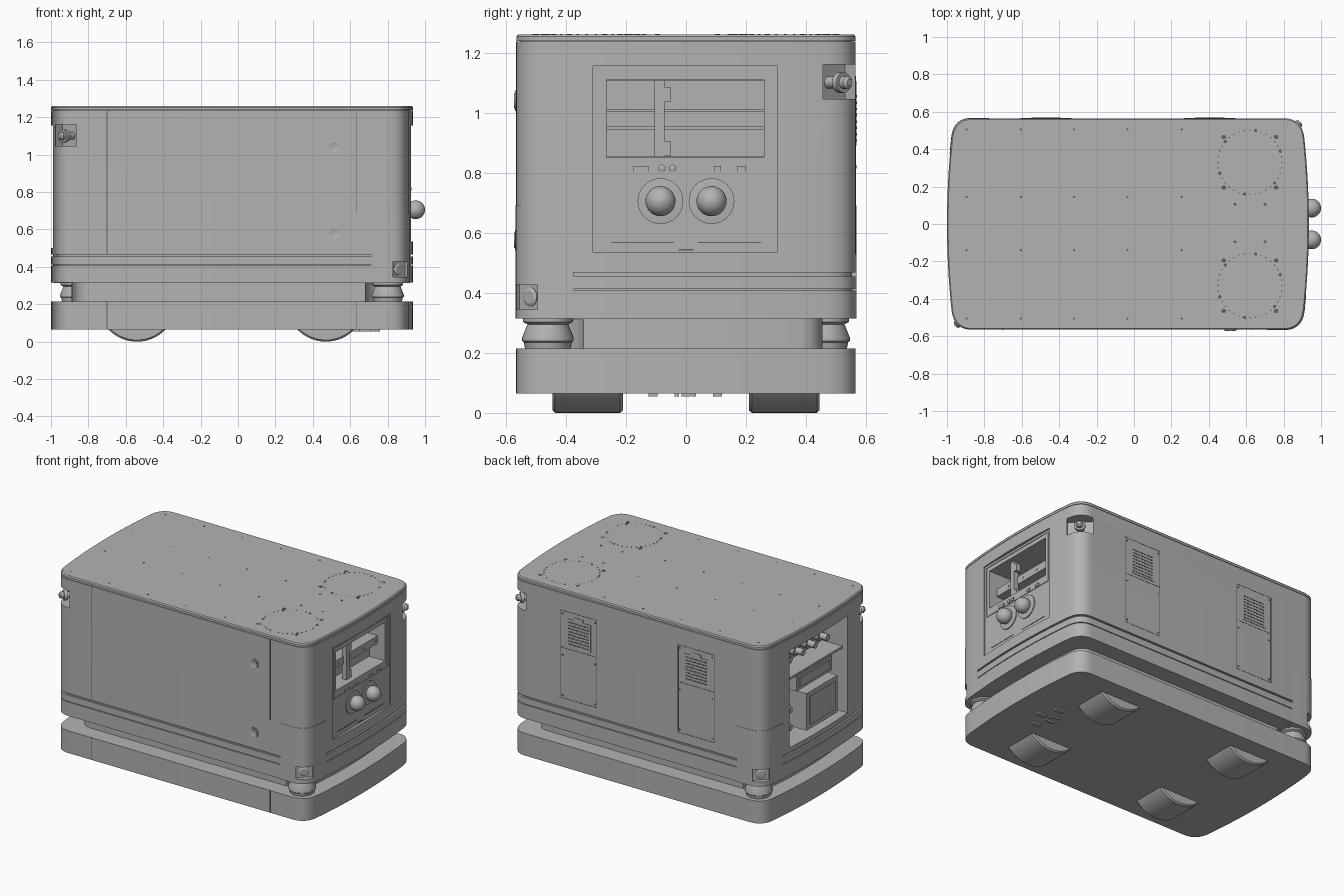
import bpy, bmesh, math
from mathutils import Matrix, Vector

cube = bpy.data.objects.get("Cube")
if cube:
    bpy.data.objects.remove(cube, do_unlink=True)

CX = -0.0325          # centre of the hull along x
HX, HY = 0.9675, 0.565
PI = math.pi
parts = []


def material(name, v):
    m = bpy.data.materials.new(name)
    m.use_nodes = True
    m.diffuse_color = (v, v, v, 1)
    m.node_tree.nodes["Principled BSDF"].inputs["Base Color"].default_value = (v, v, v, 1)
    return m


GREY = material("plain grey", 0.45)
SEAM = material("seam grey", 0.12)


def finish(name, bm, mat=GREY):
    bmesh.ops.recalc_face_normals(bm, faces=bm.faces)
    mesh = bpy.data.meshes.new(name)
    bm.to_mesh(mesh)
    bm.free()
    mesh.materials.append(mat)
    ob = bpy.data.objects.new(name, mesh)
    bpy.context.collection.objects.link(ob)
    parts.append(ob)
    return ob


def box(name, x, y, z, mat=GREY, turn=0):
    """Box from three (low, high) ranges, optionally turned about its own z axis."""
    mid = Vector([(a + b) / 2 for a, b in (x, y, z)])
    size = Vector([b - a for a, b in (x, y, z)])
    bm = bmesh.new()
    bmesh.ops.create_cube(bm, size=1, matrix=Matrix.Translation(mid)
                          @ Matrix.Rotation(turn, 4, 'Z') @ Matrix.Diagonal(size).to_4x4())
    return finish(name, bm, mat)


def lathe(name, profile, at, axis=(0, 0, 1), mat=GREY, n=32):
    """Turned part from (radius, height) points along an axis."""
    bm = bmesh.new()
    rings = [[bm.verts.new((r * math.cos(2 * PI * i / n), r * math.sin(2 * PI * i / n), h))
              for i in range(n)] for r, h in profile]
    for a, b in zip(rings, rings[1:]):
        for i in range(n):
            bm.faces.new((a[i], a[(i + 1) % n], b[(i + 1) % n], b[i]))
    bm.faces.new(rings[0])
    bm.faces.new(rings[-1])
    turn = Vector((0, 0, 1)).rotation_difference(Vector(axis)).to_matrix().to_4x4()
    bmesh.ops.transform(bm, matrix=Matrix.Translation(at) @ turn, verts=bm.verts)
    return finish(name, bm, mat)


def bow(y):
    return HX - 0.115 * y * y


def outline():
    """Rounded rectangle with bowed ends, as one quarter mirrored twice."""
    q = [(bow(0.46 * i / 8), 0.46 * i / 8) for i in range(9)]
    a, b, c = Vector((bow(0.46), 0.46)), Vector((0.932, HY)), Vector((0.835, HY))
    for i in range(1, 11):
        t = i / 10
        p = a * (1 - t) ** 2 + b * 2 * t * (1 - t) + c * t * t
        q.append((p.x, p.y))
    left = [(-x, y) for x, y in reversed(q)]
    top = q + left
    return top + [(x, -y) for x, y in reversed(top[1:-1])]


def hull(name, levels):
    """Stack of outlines given as (z, inset)."""
    bm = bmesh.new()
    pts = outline()
    rings = [[bm.verts.new((CX + x * (1 - d / HX), y * (1 - d / HY), z)) for x, y in pts]
             for z, d in levels]
    n = len(pts)
    for a, b in zip(rings, rings[1:]):
        for i in range(n):
            bm.faces.new((a[i], a[(i + 1) % n], b[(i + 1) % n], b[i]))
    bm.faces.new(rings[0])
    bm.faces.new(rings[-1])
    return finish(name, bm)


def boolean(ob, cutters, op='DIFFERENCE'):
    bpy.context.view_layer.objects.active = ob
    for c in cutters:
        m = ob.modifiers.new("cut", 'BOOLEAN')
        m.operation, m.object, m.solver = op, c, 'EXACT'
        bpy.ops.object.modifier_apply(modifier=m.name)


def discard(cutters):
    for c in cutters:
        parts.remove(c)
        bpy.data.objects.remove(c, do_unlink=True)


# Base, inner core, body and lid
hull("base", [(0.065, 0), (0.215, 0)])
core = hull("core", [(0.2, 0.11), (0.33, 0.11)])
G = 0.012
body = hull("body", [(0.315, 0), (0.408, 0), (0.408, G), (0.413, G), (0.413, 0), (0.455, 0),
                     (0.455, G), (0.467, G), (0.467, 0), (1.236, 0), (1.236, G), (1.239, G)])
hull("lid", [(1.239, 0), (1.253, 0), (1.26, 0.006)])

# Corner covers on two opposite corners
covers = []
for s in (1, -1):
    cover = hull("corner_cover", [(0.314, -0.002), (0.69, -0.002)])
    xs, ys = sorted((CX + s * 0.743, CX + s * 1.2)), sorted((-s * 0.375, -s * 0.8))
    clip = box("clip", xs, ys, (0.2, 0.8))
    boolean(cover, [clip], 'INTERSECT')
    discard([clip])
    covers.append(cover)

# Openings in both ends and niches in the corners
cuts = [box("cut", (0.917, 1.2), (-0.31, 0.305), (0.535, 1.155)),
        box("cut", (0.72, 1.2), (-0.265, 0.26), (0.85, 1.11)),
        box("cut", (-1.2, -0.80), (-0.31, 0.31), (0.50, 1.155))]
low, scan = [], []
for s in (1, -1):
    d = s / math.sqrt(2)
    x, y = CX + s * 0.887 + d * 0.06, s * 0.51 + d * 0.06
    cuts.append(box("cut", (x - 0.11, x + 0.11), (y - 0.0785, y + 0.0785), (1.045, 1.16), turn=PI / 4))
    x, y = CX + s * 0.895 + d * 0.09, -s * 0.525 - d * 0.09
    low.append(box("cut", (x - 0.1, x + 0.1), (y - 0.052, y + 0.052), (0.345, 0.428), turn=-PI / 4))
    x, y = CX + s * 0.833, -s * 0.46
    scan.append(lathe("cut", [(0.12, 0.1), (0.12, 0.31)], (x, y, 0)))
boolean(body, cuts + low)
for cover in covers:
    boolean(cover, low)
boolean(core, scan)
discard(cuts + low + scan)

# Corner buttons, sockets and scanners
for s in (1, -1):
    d = s / math.sqrt(2)
    lathe("corner_button", [(0.02, -0.06), (0.02, 0), (0.034, 0.0), (0.034, 0.022), (0.022, 0.022),
                            (0.022, 0.04), (0.012, 0.05)],
          (CX + s * 0.887, s * 0.51, 1.1), (d, d, 0), n=24)
    lathe("corner_socket", [(0.032, -0.02), (0.032, 0.004), (0.022, 0.01)],
          (CX + s * 0.887, -s * 0.517, 0.386), (d, -d, 0), n=24)
    lathe("scanner", [(0.075, 0.21), (0.08, 0.235), (0.086, 0.24), (0.086, 0.25), (0.068, 0.295),
                      (0.083, 0.303), (0.083, 0.317)], (CX + s * 0.833, -s * 0.46, 0))

# Wheels
for x in (-0.54, 0.47):
    for s in (1, -1):
        lathe("wheel", [(0.203, -0.1175), (0.212, -0.108), (0.212, 0.108), (0.203, 0.1175)],
              (x, s * 0.3275, 0.212), (0, 1, 0), n=64)
for x, y, w in ((0.68, -0.11, 0.03), (0.68, 0.105, 0.03), (0.64, -0.03, 0.015),
                (0.64, 0.025, 0.015), (0.73, 0, 0.03)):
    box("underside_stud", (x - 0.03, x + 0.03), (y - w / 2, y + w / 2), (0.055, 0.07))

# Front door seams and locks
for x in (-0.70, 0.635):
    for z in ((0.065, 0.215), (0.69 if x > 0 else 0.468, 1.236)):
        box("door_seam", (x - 0.002, x + 0.002), (-HY - 0.001, -HY + 0.01), z, SEAM)
for z in (1.04, 0.575):
    lathe("door_lock", [(0.034, 0), (0.034, 0.004), (0.026, 0.004), (0.026, 0.007), (0.014, 0.003)],
          (0.515, -HY, z), (0, -1, 0))

# Rear service hatches with slatted vents
for x in (0.405, -0.471):
    for sx in (-0.135, 0.135):
        box("hatch_seam", (x + sx - 0.002, x + sx + 0.002), (HY - 0.01, HY + 0.001), (0.53, 1.12), SEAM)
        for z in (0.55, 0.82, 1.10):
            lathe("hatch_screw", [(0.006, 0), (0.006, 0.002)],
                  (x + sx * 0.9, HY, z), (0, 1, 0), SEAM, 10)
    for z in (0.53, 0.87, 1.12):
        box("hatch_seam", (x - 0.135, x + 0.135), (HY - 0.01, HY + 0.001), (z - 0.002, z + 0.002), SEAM)
    box("vent_plate", (x - 0.09, x + 0.09), (HY - 0.01, HY + 0.003), (0.89, 1.075))
    box("vent_tab", (x - 0.035, x + 0.035), (HY - 0.01, HY + 0.003), (1.075, 1.095))
    for i in range(8):
        z = 0.903 + i * 0.021
        box("vent_slot", (x - 0.078, x + 0.078), (HY - 0.01, HY + 0.004), (z, z + 0.008), SEAM)

# Right end: control frame, rails, bracket and connectors
for y in (-0.29, 0.285):
    box("frame_edge", (0.90, 0.921), (y - 0.003, y + 0.003), (0.80, 1.14))
for z in (0.80, 1.14):
    box("frame_edge", (0.90, 0.921), (-0.29, 0.285), (z - 0.003, z + 0.003))
box("rail", (0.72, 0.86), (-0.265, 0.26), (0.952, 1.005))
box("upper_plate", (0.72, 0.75), (-0.265, 0.26), (1.01, 1.108))
box("lower_plate", (0.72, 0.80), (-0.265, 0.26), (0.852, 0.945))
box("bracket", (0.85, 0.885), (-0.105, -0.072), (0.852, 1.108))
for z in (0.88, 1.06):
    box("bracket_foot", (0.85, 0.885), (-0.105, -0.072 + 0.02), (z - 0.025, z + 0.025))
for y in (-0.155, -0.02, 0.11, 0.24):
    lathe("rail_screw", [(0.007, 0), (0.007, 0.004)], (0.86, y, 0.978), (1, 0, 0), n=12)
for y, w in ((-0.15, 0.05), (0.105, 0.022), (0.185, 0.03)):
    box("connector", (0.91, 0.925), (y - w / 2, y + w / 2), (0.803, 0.822))
for y in (-0.08, -0.045):
    lathe("push_button", [(0.012, 0), (0.012, 0.01), (0.006, 0.012)], (0.915, y, 0.815), (1, 0, 0), n=16)
for s in (1, -1):
    lathe("dome_ring", [(0.076, 0), (0.076, 0.008), (0.05, 0.011)], (0.915, s * 0.085, 0.705), (1, 0, 0))
    ball = [(0.05 * math.cos(a * PI / 18), 0.05 * math.sin(a * PI / 18)) for a in range(-5, 9)]
    lathe("dome", ball + [(0.001, 0.05)], (0.95, s * 0.085, 0.705), (1, 0, 0))
for y0, y1, z in ((-0.25, -0.04, 0.567), (-0.025, 0.025, 0.543), (0.04, 0.25, 0.567)):
    box("tab_line", (0.91, 0.919), (y0, y1), (z - 0.002, z + 0.002), SEAM)

# Left end: equipment inside the opening
box("shelf", (-0.95, -0.79), (-0.31, 0.31), (0.925, 0.94))
box("upper_unit", (-0.95, -0.8), (-0.20, 0.18), (0.82, 0.92))
box("upper_unit_face", (-0.956, -0.94), (-0.17, 0.15), (0.84, 0.90))
box("lower_unit", (-0.97, -0.8), (-0.23, 0.10), (0.53, 0.78))
box("lower_unit_face", (-0.976, -0.96), (-0.20, 0.07), (0.56, 0.75))
for y in (-0.2, -0.07, 0.06, 0.2):
    lathe("plug", [(0.035, 0), (0.035, 0.07), (0.022, 0.07), (0.022, 0.12)],
          (-0.8, y, 1.03), (-1, 0, 0), n=20)
for z in (0.58, 0.7):
    lathe("plug", [(0.035, 0), (0.035, 0.1), (0.02, 0.13)], (-0.8, 0.21, z), (-1, 0, 0), n=20)

# Lid holes: mounting grid and two bolt circles
holes = [(x, y, 0.006) for x in (-0.895, -0.605, -0.32, -0.035, 0.255)
         for y in (0.505, 0.145, -0.14, -0.505)]
holes += [(x, y, 0.008) for x in (0.54, 0.70) for y in (0.105, -0.095)]
for s in (1, -1):
    holes += [(0.62 + dx, s * 0.33 + dy, 0.012) for dx in (-0.14, 0.14) for dy in (-0.135, 0.135)]
    holes += [(0.62 + 0.172 * math.cos(a * PI / 18), s * 0.33 + 0.172 * math.sin(a * PI / 18),
               0.009 if a % 6 == 2 else 0.004) for a in range(36)]
bm = bmesh.new()
for x, y, r in holes:
    bmesh.ops.create_cone(bm, cap_ends=True, segments=12, radius1=r, radius2=r, depth=0.002,
                          matrix=Matrix.Translation((x, y, 1.26)))
finish("lid_holes", bm, SEAM)

# Smooth round surfaces, keep edges crisp
bpy.ops.object.select_all(action='DESELECT')
for ob in parts:
    ob.select_set(True)
bpy.context.view_layer.objects.active = body
bpy.ops.object.shade_smooth_by_angle(angle=math.radians(30))
